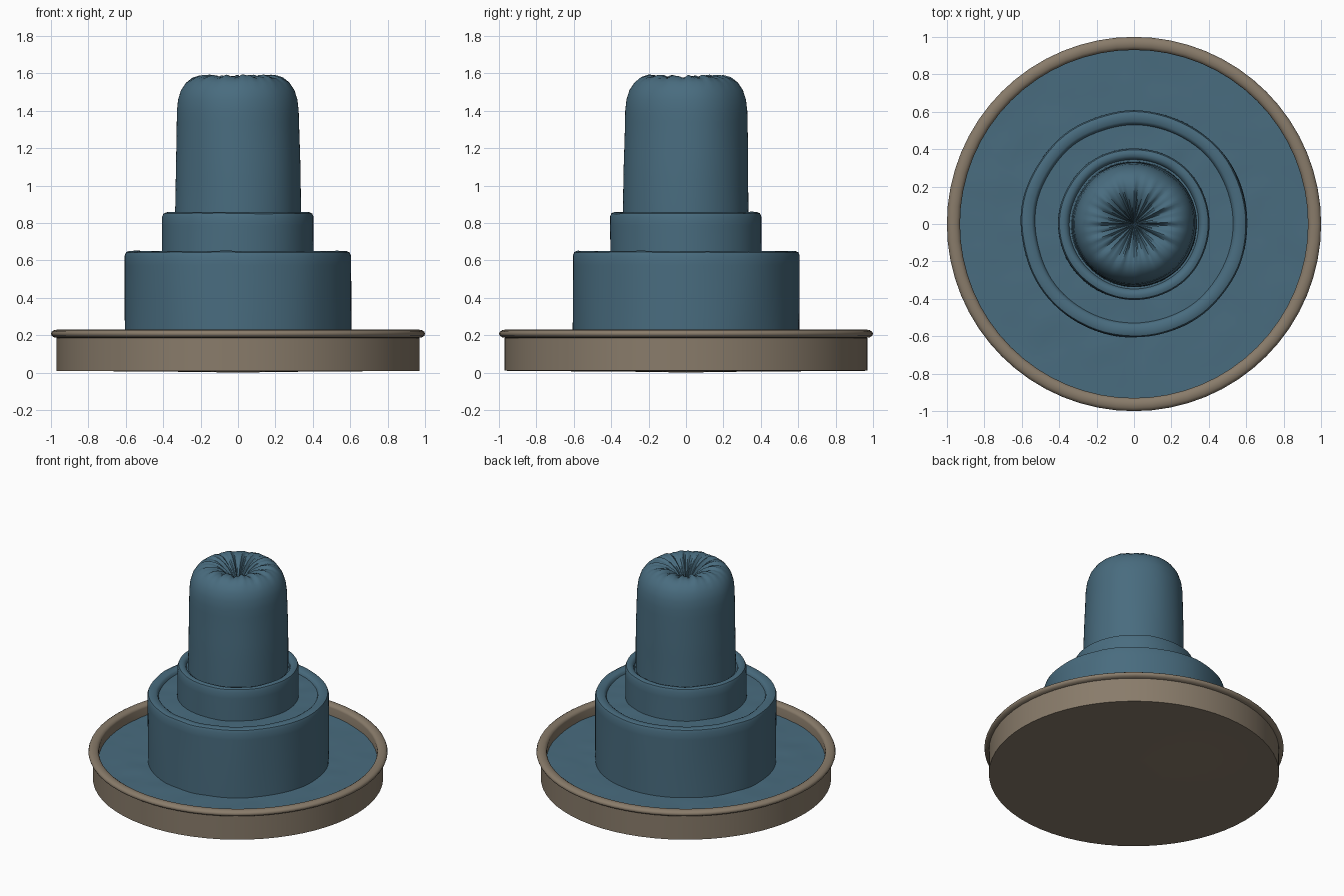
import bpy, bmesh, math
from mathutils import Vector, noise

if "Cube" in bpy.data.objects:
    bpy.data.objects.remove(bpy.data.objects["Cube"])


def make_material(name, rgb):
    mat = bpy.data.materials.new(name)
    mat.use_nodes = True
    mat.diffuse_color = (*rgb, 1)
    mat.node_tree.nodes["Principled BSDF"].inputs["Base Color"].default_value = (*rgb, 1)
    return mat


stone = make_material("stone", (0.25, 0.2, 0.145))
water = make_material("water_blue", (0.066, 0.15, 0.212))


def refine(profile, step):
    """Split long profile spans so ripples have vertices to move."""
    points = [Vector(profile[0])]
    for a, b in zip(profile, profile[1:]):
        a, b = Vector(a), Vector(b)
        n = max(1, round((b - a).length / step))
        points += [a.lerp(b, i / n) for i in range(1, n + 1)]
    return points


def lathe(name, profile, mat, segments=64, step=9, warp=None, angle=40):
    """Revolve (radius, height) points about z; warp adjusts each vertex."""
    bm = bmesh.new()
    rings = []
    for r, z in refine(profile, step):
        count = 1 if r == 0 else segments
        ring = []
        for i in range(count):
            a = math.tau * i / segments
            co = Vector((r * math.cos(a), r * math.sin(a), z))
            ring.append(bm.verts.new(warp(co, a, r) if warp else co))
        rings.append(ring)
    for lo, hi in zip(rings, rings[1:]):
        for i in range(segments):
            j = (i + 1) % segments
            corners = [lo[i % len(lo)], lo[j % len(lo)], hi[j % len(hi)], hi[i % len(hi)]]
            bm.faces.new(list(dict.fromkeys(corners)))
    bmesh.ops.recalc_face_normals(bm, faces=bm.faces)
    mesh = bpy.data.meshes.new(name)
    bm.to_mesh(mesh)
    bm.free()
    mesh.materials.append(mat)
    obj = bpy.data.objects.new(name, mesh)
    bpy.context.collection.objects.link(obj)
    bpy.ops.object.select_all(action="DESELECT")
    obj.select_set(True)
    bpy.context.view_layer.objects.active = obj
    bpy.ops.object.shade_smooth_by_angle(angle=math.radians(angle))
    return obj


def ripple(co, a, r):
    """Gentle uneven surface of still and falling water."""
    side = noise.noise(Vector((co.x * 4, co.y * 4, co.z * 1.5)))
    lift = noise.noise(Vector((co.x * 7, co.y * 7, 3)))
    k = 1 + 0.006 * side / max(r, 0.3)
    return Vector((co.x * k, co.y * k, co.z + 0.005 * lift))


def folds(co, a, r):
    """Pleats radiating from the dimple at the top of the column."""
    co = ripple(co, a, r)
    if co.z > 1.3 and r < 0.28:
        fade = min(r / 0.06, 1) * max(0, 1 - r / 0.28)
        co.z += fade * (0.02 * math.sin(13 * a + math.sin(3 * a)) + 0.012 * math.sin(29 * a))
    return co


# Shallow stone basin with a rolled rim
rim = [(0.965 + 0.035 * math.cos(t), 0.208 + 0.022 * math.sin(t))
       for t in [math.radians(d) for d in range(-90, 181, 30)]]
lathe("basin", [(0, 0), (0.2, 0.004), (0.97, 0.01), (0.97, 0.186)] + rim
      + [(0.935, 0.08), (0, 0.08)], stone, angle=50)

# Water filling the basin
lathe("basin_water", [(0.945, 0.148), (0.58, 0.148)], water, 96, 0.05, ripple)

# Falling sheets of the two tiers, each with a raised lip around a pool
for name, outer, inner, bottom, top in (
        ("lower_tier_water", 0.605, 0.535, 0.13, 0.65),
        ("upper_tier_water", 0.405, 0.352, 0.6, 0.858)):
    pool = top - 0.028
    lathe(name, [(outer, bottom), (outer, top - 0.025), (outer - 0.007, top - 0.007),
                 (outer - 0.024, top), (inner + 0.012, top - 0.004), (inner, top - 0.012),
                 (inner - 0.006, pool), (inner - 0.15, pool)], water, 96, 0.05, ripple)

# Central water column curling into a dimple
lathe("water_column", [(0.337, 0.78), (0.333, 1.1), (0.325, 1.4), (0.318, 1.46),
                       (0.302, 1.51), (0.275, 1.55), (0.24, 1.575), (0.2, 1.584),
                       (0.16, 1.577), (0.12, 1.555), (0.08, 1.52), (0.04, 1.47),
                       (0.015, 1.43), (0, 1.41)], water, 128, 0.06, folds)
